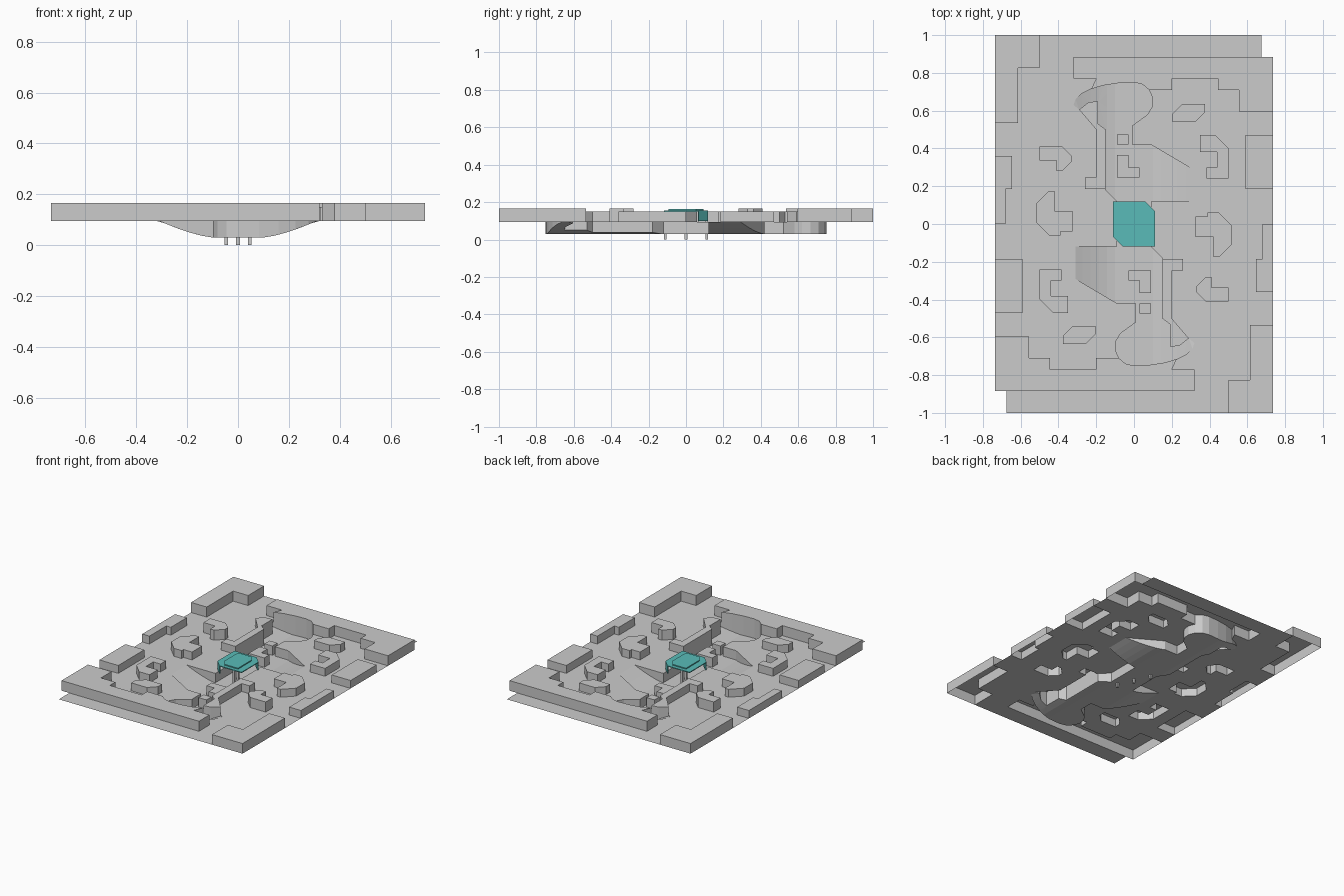
import bpy, bmesh
from math import sin, cos, radians

if "Cube" in bpy.data.objects:
    bpy.data.objects.remove(bpy.data.objects["Cube"])

GROUND, PIT, HIGH, LOW = 0.095, 0.03, 0.165, 0.15


def rot(pts):
    return [(-x, -y) for x, y in pts]


def steps(*c):
    """Right-angled outline: x0, y0, then alternating new x and new y, closing at x0."""
    pts, (x, y) = [c[:2]], c[:2]
    for i in range(2, len(c)):
        x, y = (c[i], y) if i % 2 == 0 else (x, c[i])
        pts.append((x, y))
    return pts + [(c[0], y)]


def arc(cx, cy, rx, ry, a0, a1, n):
    angles = [radians(a0 + (a1 - a0) * i / n) for i in range(n + 1)]
    return [(cx + rx * cos(a), cy + ry * sin(a)) for a in angles]


def chamfer(pts, corners, d):
    """Cut the listed corners of an outline."""
    out = []
    for i, (x, y) in enumerate(pts):
        if i not in corners:
            out.append((x, y))
            continue
        for qx, qy in (pts[i - 1], pts[(i + 1) % len(pts)]):
            k = d / max(abs(qx - x), abs(qy - y))
            out.append((x + (qx - x) * k, y + (qy - y) * k))
    return out


def add_object(name, bm):
    bmesh.ops.recalc_face_normals(bm, faces=bm.faces)
    me = bpy.data.meshes.new(name)
    bm.to_mesh(me)
    bm.free()
    ob = bpy.data.objects.new(name, me)
    bpy.context.collection.objects.link(ob)
    return ob


def prism(name, pts, z0, z1, bottom=True):
    bm = bmesh.new()
    lo = [bm.verts.new((x, y, z0)) for x, y in pts]
    hi = [bm.verts.new((x, y, z1)) for x, y in pts]
    n = len(pts)
    for i in range(n):
        j = (i + 1) % n
        bm.faces.new((lo[i], lo[j], hi[j], hi[i]))
    bm.faces.new(hi)
    if bottom:
        bm.faces.new(lo[::-1])
    return add_object(name, bm)


# Half of the layout; the other half is the same turned 180 degrees
ramp_curve = arc(0, .63, .32, .12, 180, 90, 6)
lobe = arc(0, .65, .1, .1, 90, -45, 5)
inner_bank = [(-.15, .5), (-.19, .53), (-.19, .65), (-.24, .645), (-.29, .605)]
pit_half = ([(-.09, .12), (-.15, .18)] + inner_bank + ramp_curve + lobe[1:]
            + [(-.01, .52), (-.01, .42), (.09, .42), (.31, .29), (.31, .12), (.09, .12)])
pit_outline = pit_half + rot(pit_half)

blocks = []


def block(name, top, pts):
    blocks.append((name, top, pts))


block("corner_wall", HIGH, steps(-.735, 1, -.5, .825, -.615, .535))
block("long_wall", HIGH, steps(-.32, .885, .735, .595, .555, .71, .445, .77, .2, .71)[:-1]
      + lobe[2::-1] + ramp_curve[-2:2:-1] + [(-.2, .77), (-.32, .77)])
block("edge_step_block", LOW, steps(-.735, .36, -.645, .185, -.68, 0))
block("edge_block", LOW, steps(.59, .185, .735, .47))
block("outer_rock", HIGH, chamfer(steps(-.5, .41, -.33, .28, -.41, .335), (1, 2), .05))
block("side_rock", LOW, chamfer(steps(.325, .04, .39, .06, .52, -.175, .42, -.07), (3, 4), .07))
block("hook_rock", LOW, chamfer(steps(.35, .47, .5, .24, .385, .3, .44, .38), (1,), .07))
block("small_rock", LOW, chamfer(steps(.205, .54, .375, .635), (1, 3), .05))
block("bank_wall", LOW, steps(-.15, .185, -.26, .245, -.2, .5)[:-1] + inner_bank[:0:-1] + inner_bank[:1])

# Ground sheet, open below blocks and over the sunken lane
cutters = [prism("cutter", pit_outline, 0, .3)]
for _, _, pts in blocks:
    cutters += [prism("cutter", p, 0, .3) for p in (pts, rot(pts))]
edge = [(-.735, 1), (.675, 1), (.675, .885), (.735, .885)]
slab = prism("slab", edge + rot(edge), .05, GROUND)
for c in cutters:
    c.hide_render = True
    m = slab.modifiers.new("cut", 'BOOLEAN')
    m.operation, m.solver, m.object = 'DIFFERENCE', 'EXACT', c
bm = bmesh.new()
bm.from_object(slab, bpy.context.evaluated_depsgraph_get())
bmesh.ops.delete(bm, geom=[f for f in bm.faces if f.calc_center_median().z < GROUND - .001], context='FACES')
for ob in cutters + [slab]:
    bpy.data.objects.remove(ob)
ground = add_object("ground", bm)
if sum(p.normal.z * p.area for p in ground.data.polygons) < 0:
    ground.data.flip_normals()

# Walls and rocks, open underneath
for name, top, pts in blocks:
    for suffix, p in (("_a", pts), ("_b", rot(pts))):
        prism(name + suffix, p, GROUND, top, False)

# Sunken lane with curved ramps rising at its outer ends
bm = bmesh.new()
bm.faces.new([bm.verts.new((x, y, 0)) for x, y in pit_outline])
bmesh.ops.triangulate(bm, faces=bm.faces)
for i in range(5):
    for s in (-1, 1):
        bmesh.ops.bisect_plane(bm, geom=bm.verts[:] + bm.edges[:] + bm.faces[:],
                               plane_co=(s * (.1 + .043 * i), 0, 0), plane_no=(1, 0, 0))
floor_verts = bm.verts[:]
rim = bmesh.ops.extrude_edge_only(bm, edges=[e for e in bm.edges if e.is_boundary])["geom"]
for v in rim:
    if isinstance(v, bmesh.types.BMVert):
        v.co.z = GROUND
for v in floor_verts:
    t = min(1, max(0, (abs(v.co.x) - .1) / .21))
    v.co.z = PIT + (GROUND - PIT) * t ** 1.4
lane = add_object("sunken_lane", bm)
if sum(p.normal.z * p.area for p in lane.data.polygons) < 0:
    lane.data.flip_normals()

# Low blocks standing in the lane
for suffix, f in (("_a", list), ("_b", rot)):
    prism("lane_crate" + suffix, f(steps(-.09, .42, -.03, .475)), PIT, GROUND, False)
    prism("lane_corner_block" + suffix, f(steps(-.09, .245, .03, .3, -.03, .365)), PIT, GROUND, False)

# Central canopy on posts
teal = bpy.data.materials.new("teal")
teal.diffuse_color = (.1, .5, .48, 1)
teal.use_nodes = True
teal.node_tree.nodes["Principled BSDF"].inputs["Base Color"].default_value = teal.diffuse_color
roof = chamfer(steps(-.11, -.118, .11, .118), (0, 2), .05)
parts = [prism("canopy_roof", roof, .15, .156),
         prism("canopy_crown", [(x * .6, y * .8) for x, y in roof], .156, .163)]
for i in range(len(roof)):
    # side panels hang around the two cut corners only
    a, b = roof[i], roof[(i + 1) % len(roof)]
    if i % 3 == 0:
        quad = [a, b, (b[0] * .93, b[1] * .93), (a[0] * .93, a[1] * .93)]
        parts.append(prism(f"canopy_panel_{i}", quad, .1, .15))
for ob in parts:
    ob.data.materials.append(teal)
for i in (-1, 0, 1):
    x, y, r = -.047 * i, .11 * i, .007
    prism(f"post_{i + 1}", steps(x - r, y - r, x + r, y + r), 0, .15)
